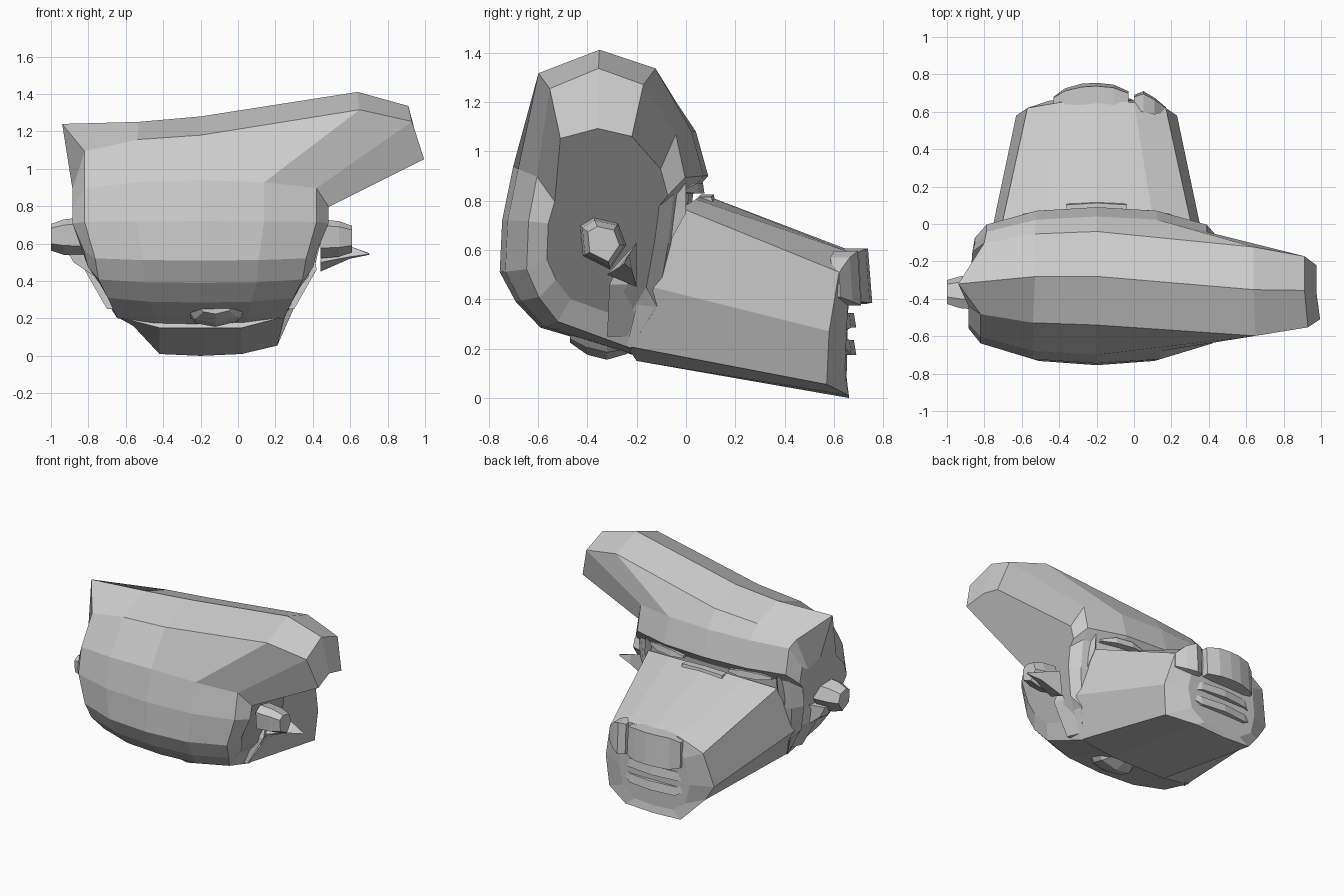
import bpy, bmesh
from mathutils import Vector

CX = -0.2  # symmetry line of the face


def loft(name, rings):
    """Skin closed rings of equal length and cap both ends (flat shaded)."""
    bm = bmesh.new()
    vs = [[bm.verts.new(p) for p in r] for r in rings]
    n = len(rings[0])
    for a, b in zip(vs, vs[1:]):
        for i in range(n):
            j = (i + 1) % n
            bm.faces.new((a[i], a[j], b[j], b[i]))
    bm.faces.new(vs[0])
    bm.faces.new(vs[-1][::-1])
    bmesh.ops.recalc_face_normals(bm, faces=bm.faces)
    me = bpy.data.meshes.new(name)
    bm.to_mesh(me)
    bm.free()
    ob = bpy.data.objects.new(name, me)
    bpy.context.collection.objects.link(ob)
    return ob


def band(name, cols, cx):
    """Sideways bar: each column is (dx, y, z, half depth, half height)."""
    return loft(name, [[(cx + dx, y + d * 0.75, z + h), (cx + dx, y + d, z - h),
                        (cx + dx, y - d, z - h), (cx + dx, y - d, z + h)]
                       for dx, y, z, d, h in cols])


# Skull: fore-aft outline (y, z, width factor) repeated in columns across x
outline = [(-.59, .285, .80), (-.69, .39, .88), (-.755, .51, .91), (-.745, .72, 1),
           (-.70, .94, 1), (-.54, 1.18, 1), (-.28, 1.28, .97), (-.04, 1.2, .97),
           (.04, 1.08, .95), (.09, .9, .95), (.03, .83, .95), (0, .62, .95),
           (-.06, .35, .88), (-.2, .17, .72)]
# columns: offset, depth scale, upper, lower and brow height scales
columns = [(0, 1, 1, 1, 1), (.34, .95, .95, .99, 1), (.62, .76, .82, .94, .97),
           (.685, .58, .40, .72, .6)]
rings = []
for s, (dx, ys, up, low, brow) in [(-1, c) for c in columns[:0:-1]] + [(1, c) for c in columns]:
    ring = []
    for k, (y, z, w) in enumerate(outline):
        zs = low if z < .7 else brow if k in (8, 9, 10) else up
        p = Vector((CX + s * dx * w, -.3 + (y + .3) * ys, .7 + (z - .7) * zs))
        if s > 0 and dx > 0 and k in (5, 6, 7):      # crown pulled out into a horn
            p += Vector((.51, -.07, .16))
        if s < 0 and dx == .62 and k == 6:           # pointed corner on the other side
            p = Vector((-.94, -.32, 1.24))
        ring.append(p)
    rings.append(ring)
loft("skull", rings)


# Muzzle: half rings (dx, y, z) mirrored around the face line
def full(half):
    return ([(CX + x, y, z) for x, y, z in half] +
            [(CX - x, y, z) for x, y, z in half[-2:0:-1]])


base = [(0, .07, .825), (.3, .04, .805), (.51, -.02, .77), (.59, -.18, .46),
        (.45, -.24, .21), (.22, -.2, .15), (0, -.2, .15)]
tip = full([(0, .66, .60), (.2, .65, .595), (.37, .62, .51), (.43, .58, .27),
            (.41, .57, .055), (.22, .66, .01), (0, .66, 0)])
tip[8] = (-.56, .58, .16)                            # jaw corner drawn up on one side
face = full([(0, .66, .57), (.16, .66, .55), (.25, .66, .46), (.28, .645, .27),
             (.25, .645, .13), (.15, .65, .06), (0, .65, .05)])
loft("muzzle", [full(base), tip, face])

# Nose block and the small side nostril
band("nose", [(-.23, .66, .48, .02, .09), (-.17, .67, .49, .055, .11),
              (-.08, .68, .495, .07, .11), (0, .685, .495, .07, .11),
              (.09, .68, .495, .065, .11), (.17, .665, .49, .045, .10)], CX)
band("nostril", [(0, .65, .485, .04, .105), (.05, .655, .485, .055, .11),
                 (.11, .63, .48, .045, .09), (.17, .61, .46, .015, .05)], .0)

# Lips
for name, z, h in (("upper_lip", .315, .03), ("lower_lip", .205, .03)):
    band(name, [(-.33, .595, .265, .01, .01), (-.18, .64, z, .03, h),
                (0, .65, z, .04, h), (.18, .64, z, .03, h),
                (.33, .59, .265, .01, .01)], CX)

# Eyes: slim lidded slits between brow and muzzle
for s, name in ((-1, "left_eye"), (1, "right_eye")):
    cols = [(-.15, .05, .84, .015, .008), (-.06, .05, .85, .025, .022),
            (.06, .03, .85, .025, .022), (.15, -.01, .84, .015, .008)]
    band(name, [(s * c[0],) + c[1:] for c in cols], CX + s * .33)
band("bridge", [(-.16, .08, .80, .03, .015), (0, .09, .805, .03, .02),
                (.16, .08, .80, .03, .015)], CX)

# Cheekbones from brow down to jaw hinge
for s, name in ((-1, "left_cheek"), (1, "right_cheek")):
    loft(name, [[(CX + s * x, y, z), (CX + s * (x + .05), y - w, z), (CX + s * (x - .1), y - w, z)]
                for x, y, z, w in ((.52, 0, .9, .1), (.53, 0, .75, .17),
                                   (.57, -.16, .46, .15), (.45, -.2, .25, .12))])


# Ears
def ear(name, xs, yc, zc):
    loft(name, [[(x, yc + y * k, zc + z * k) for y, z in
                 ((-.09, .07), (-.04, .1), (.05, .08), (.08, 0), (.02, -.09), (-.08, -.04))]
                for x, k in zip(xs, (1.1, 1.0, .75))])


ear("left_ear", (-.82, -.93, -1.0), -.36, .63)
ear("right_ear", (.44, .54, .61), -.33, .62)
loft("right_ear_point", [[(.44, -.32, .50), (.44, -.2, .45), (.46, -.2, .63)],
                         [(.60, -.27, .53), (.60, -.22, .52), (.60, -.23, .585)],
                         [(.705, -.25, .545), (.70, -.245, .54), (.70, -.25, .55)]])
loft("left_ear_lobe", [[(-.76, -.36, .42), (-.76, -.24, .42), (-.78, -.26, .58), (-.78, -.37, .58)],
                       [(-.88, -.35, .50), (-.86, -.29, .50), (-.9, -.29, .58), (-.92, -.35, .58)]])

# Rounded lens under the back of the skull
loft("neck_plug", [[(-.12 + x * k, y, z0 + z * k) for x, z in
                    ((-.17, .04), (-.08, .06), (.08, .06), (.17, .03), (.12, -.03), (0, -.06), (-.11, -.04))]
                   for y, z0, k in ((-.47, .26, .6), (-.40, .235, 1), (-.32, .215, 1), (-.24, .22, .7))])
